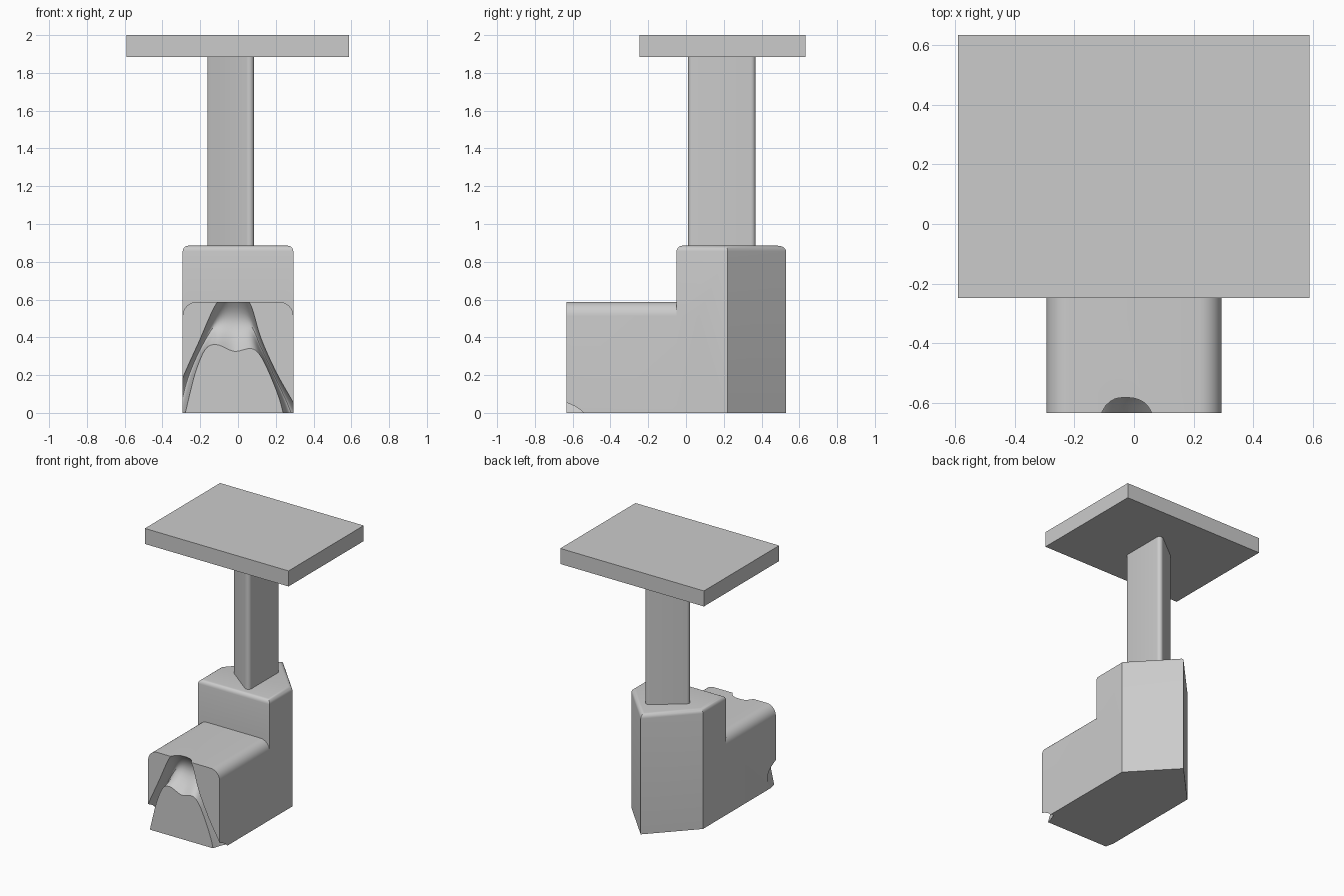
import bpy, bmesh, math
from mathutils import Vector

if "Cube" in bpy.data.objects:
    bpy.data.objects.remove(bpy.data.objects["Cube"])


def make(name, bm):
    bmesh.ops.recalc_face_normals(bm, faces=bm.faces)
    mesh = bpy.data.meshes.new(name)
    bm.to_mesh(mesh)
    bm.free()
    obj = bpy.data.objects.new(name, mesh)
    bpy.context.collection.objects.link(obj)
    return obj


def prism(points, start, direction):
    """Extrude a 3D outline, offset by start, along direction."""
    bm = bmesh.new()
    face = bm.faces.new([bm.verts.new(Vector(p) + Vector(start)) for p in points])
    out = bmesh.ops.extrude_face_region(bm, geom=[face], use_keep_orig=True)
    moved = [g for g in out["geom"] if isinstance(g, bmesh.types.BMVert)]
    bmesh.ops.translate(bm, verts=moved, vec=direction)
    return bm


def fillet(points, radii, steps=8):
    """Round the corners of a 2D polygon; zero radius stays sharp."""
    result = []
    for i, r in enumerate(radii):
        p = Vector(points[i])
        a = (Vector(points[i - 1]) - p).normalized()
        b = (Vector(points[(i + 1) % len(points)]) - p).normalized()
        if r == 0:
            result.append(p)
            continue
        half = a.angle(b) / 2
        centre = p + (a + b).normalized() * r / math.sin(half)
        u = p + a * r / math.tan(half) - centre
        v = p + b * r / math.tan(half) - centre
        for k in range(steps + 1):
            mix = (u.slerp(v, k / steps)).normalized()
            result.append(centre + mix * r)
    return result


def spline(points, steps=6):
    """Catmull-Rom curve through the points."""
    pts = [Vector(p) for p in points]
    pts = [2 * pts[0] - pts[1]] + pts + [2 * pts[-1] - pts[-2]]
    out = []
    for a, b, c, d in zip(pts, pts[1:], pts[2:], pts[3:]):
        for k in range(steps):
            t = k / steps
            out.append(0.5 * (2 * b + (c - a) * t + (2 * a - 5 * b + 4 * c - d) * t**2
                              + (3 * b - a - 3 * c + d) * t**3))
    return out + [pts[-2]]


def smooth(obj):
    bpy.ops.object.select_all(action="DESELECT")
    obj.select_set(True)
    bpy.context.view_layer.objects.active = obj
    bpy.ops.object.shade_smooth_by_angle(angle=math.radians(30))


def combine(obj, other, operation):
    mod = obj.modifiers.new(operation.title(), "BOOLEAN")
    mod.operation, mod.object, mod.solver = operation, other, "EXACT"
    bpy.context.view_layer.objects.active = obj
    bpy.ops.object.modifier_apply(modifier=mod.name)
    bpy.data.objects.remove(other)


HALF, FRONT, TOP = 0.293, -0.633, 0.885

# Upright housing with a pointed back and softened top rim
plan = [(-HALF, -0.05), (HALF, -0.05), (HALF, 0.22), (0, 0.53), (-HALF, 0.22)]
bm = prism([(x, y, 0) for x, y in plan], (0, 0, 0), (0, 0, TOP))
rim = [e for e in bm.edges if all(v.co.z > TOP - 0.01 for v in e.verts)]
bmesh.ops.bevel(bm, geom=rim, offset=0.03, segments=5, profile=0.5, affect="EDGES")
body = make("body", bm)

# Low front block with rounded upper corners
section = fillet([(-HALF, 0), (HALF, 0), (HALF, 0.588), (-HALF, 0.588)], [0, 0, 0.075, 0.075])
front = make("front_block", prism([(p.x, 0, p.y) for p in section],
                                  (0, FRONT, 0), (0, 0.7, 0)))
combine(body, front, "UNION")

# Arched groove scooped out of the front, leaving a central tongue
outer = spline([(-0.36, -0.05), (-0.33, 0.07), (-0.295, 0.18), (-0.21, 0.37), (-0.11, 0.588),
                (-0.025, 0.645), (0.06, 0.588), (0.12, 0.4), (0.2, 0.22), (0.29, 0.06),
                (0.35, -0.05)])
inner = spline([(-0.29, -0.05), (-0.255, 0.1), (-0.22, 0.23), (-0.17, 0.34), (-0.11, 0.36),
                (-0.02, 0.325), (0.07, 0.34), (0.12, 0.3), (0.17, 0.2), (0.22, 0.07),
                (0.25, -0.05)])
bm = bmesh.new()
rings = []
for o, i in zip(outer, inner):
    ring = [bm.verts.new((o.x, FRONT - 0.05, o.y))]
    for k in range(13):
        p = o.lerp(i, k / 12)
        ring.append(bm.verts.new((p.x, FRONT - 0.001 + 0.1 * math.sin(math.pi * k / 12), p.y)))
    ring.append(bm.verts.new((i.x, FRONT - 0.05, i.y)))
    rings.append(ring)
for r, s in zip(rings, rings[1:]):
    for k in range(len(r)):
        bm.faces.new((r[k - 1], r[k], s[k], s[k - 1]))
bm.faces.new(rings[0])
bm.faces.new(rings[-1])
groove = make("groove_cutter", bm)
groove.hide_render = True
combine(body, groove, "DIFFERENCE")
smooth(body)

# Rounded triangular column
tri = fillet([(-0.177, 0.19), (0.085, -0.015), (0.085, 0.395)], [0.025] * 3)
column = make("column", prism([(p.x, p.y, 0) for p in tri], (0, 0, TOP - 0.02), (0, 0, 1.025)))
smooth(column)

# Flat rectangular top plate
plate = [(-0.59, -0.247), (0.587, -0.247), (0.587, 0.633), (-0.59, 0.633)]
make("top_plate", prism([(x, y, 0) for x, y in plate], (0, 0, 1.885), (0, 0, 0.115)))
